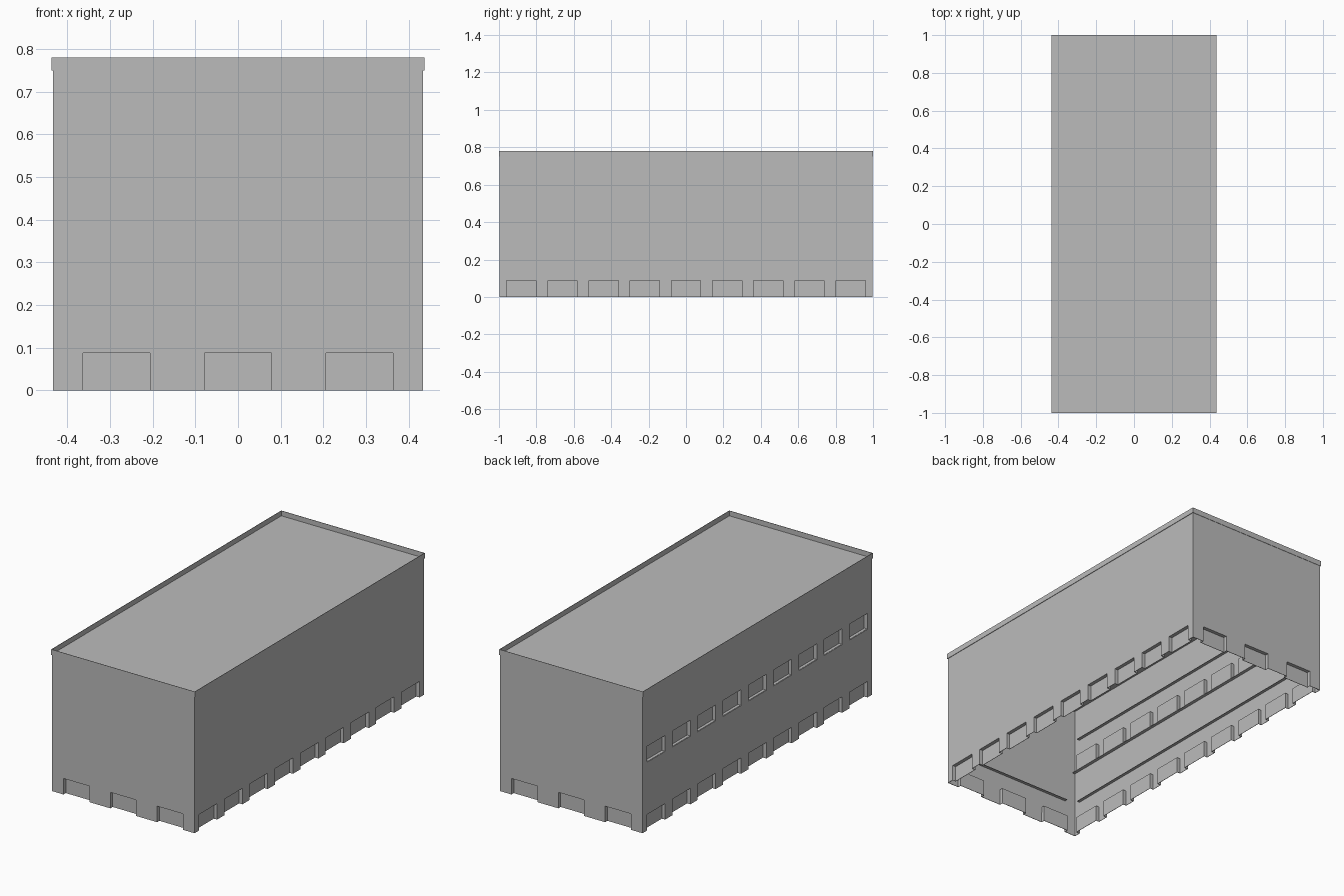
import bpy, bmesh
from math import radians
from mathutils import Matrix

cube = bpy.data.objects.get("Cube")
if cube:
    bpy.data.objects.remove(cube, do_unlink=True)

# Shared sizes
HALF_X, HALF_Y = 0.434, 0.998
WALL_TOP, RIM_TOP = 0.75, 0.78
NOTCH_W, NOTCH_H, RECESS = 0.157, 0.088, 0.02
SHEET = 0.003
UPPER = WALL_TOP / 2

grey = bpy.data.materials.new("plain_grey")
grey.use_nodes = True
colour = (0.5, 0.5, 0.5, 1)
grey.diffuse_color = colour
grey.node_tree.nodes["Principled BSDF"].inputs["Base Color"].default_value = colour


def finish(name, bm, thin=True):
    mesh = bpy.data.meshes.new(name)
    bm.to_mesh(mesh)
    bm.free()
    mesh.materials.append(grey)
    obj = bpy.data.objects.new(name, mesh)
    bpy.context.collection.objects.link(obj)
    if thin:
        mod = obj.modifiers.new("sheet_thickness", "SOLIDIFY")
        mod.thickness = SHEET
        mod.offset = -1
    return obj


def place(bm, angle, distance):
    # Local x runs along the wall and local y runs inward
    turn = Matrix.Rotation(radians(angle), 4, "Z")
    bm.transform(turn @ Matrix.Translation((0, -distance, 0)))


def wall(name, angle, distance, half, count, pitch, rows):
    bm = bmesh.new()

    def face(*points):
        bm.faces.new([bm.verts.new(p) for p in points])

    # Lines where the sheet is divided around the notches
    centres = [(i - (count - 1) / 2) * pitch for i in range(count)]
    us = [-half]
    for c in centres:
        us += [c - NOTCH_W / 2, c + NOTCH_W / 2]
    us.append(half)
    zs = []
    for r in rows:
        zs += [r, r + NOTCH_H]
    zs.append(WALL_TOP)

    for i, (a, b) in enumerate(zip(us, us[1:])):
        for j, (lo, hi) in enumerate(zip(zs, zs[1:])):
            notch = i % 2 == 1 and j % 2 == 0
            d = RECESS if notch else 0
            face((a, d, lo), (b, d, lo), (b, d, hi), (a, d, hi))
            if notch:
                # Reveals at both sides and the head, plus a sill upstairs
                face((a, 0, lo), (a, d, lo), (a, d, hi), (a, 0, hi))
                face((b, 0, hi), (b, d, hi), (b, d, lo), (b, 0, lo))
                face((a, 0, hi), (a, d, hi), (b, d, hi), (b, 0, hi))
                if lo > 0:
                    face((b, 0, lo), (b, d, lo), (a, d, lo), (a, 0, lo))
    bmesh.ops.remove_doubles(bm, verts=bm.verts, dist=0.0001)
    place(bm, angle, distance)
    finish(name, bm)

    # Thin ledges on the inside
    span = centres[-1] + NOTCH_W / 2
    for r in rows:
        ledge(name + "_ledge", angle, distance, span, r + UPPER / 2)
        if r > 0:
            ledge(name + "_floor_joint", angle, distance, half, r)


def ledge(name, angle, distance, half, z):
    bm = bmesh.new()
    bmesh.ops.create_cube(bm, size=1)
    bm.transform(Matrix.Translation((0, SHEET + 0.008, z))
                 @ Matrix.Diagonal((half * 2, 0.016, SHEET, 1)))
    place(bm, angle, distance)
    finish(name, bm, thin=False)


# Walls: the right-hand model side has a second row of notches
wall("front_wall", 0, HALF_Y, HALF_X, 3, 0.285, [0])
wall("back_wall", 180, HALF_Y, HALF_X, 3, 0.285, [0])
wall("left_wall", 90, HALF_X, HALF_Y, 9, 0.22, [0])
wall("right_wall", 270, HALF_X, HALF_Y, 9, 0.22, [0, UPPER])

# Roof tray: a shallow open box whose rim overhangs the walls slightly
bm = bmesh.new()
bmesh.ops.create_cube(bm, size=1)
bm.transform(Matrix.Translation((0, 0, (WALL_TOP + RIM_TOP) / 2))
             @ Matrix.Diagonal((0.874, 2, RIM_TOP - WALL_TOP, 1)))
bm.normal_update()
bmesh.ops.delete(bm, geom=[f for f in bm.faces if f.normal.z > 0.5], context="FACES")
finish("roof_tray", bm)
